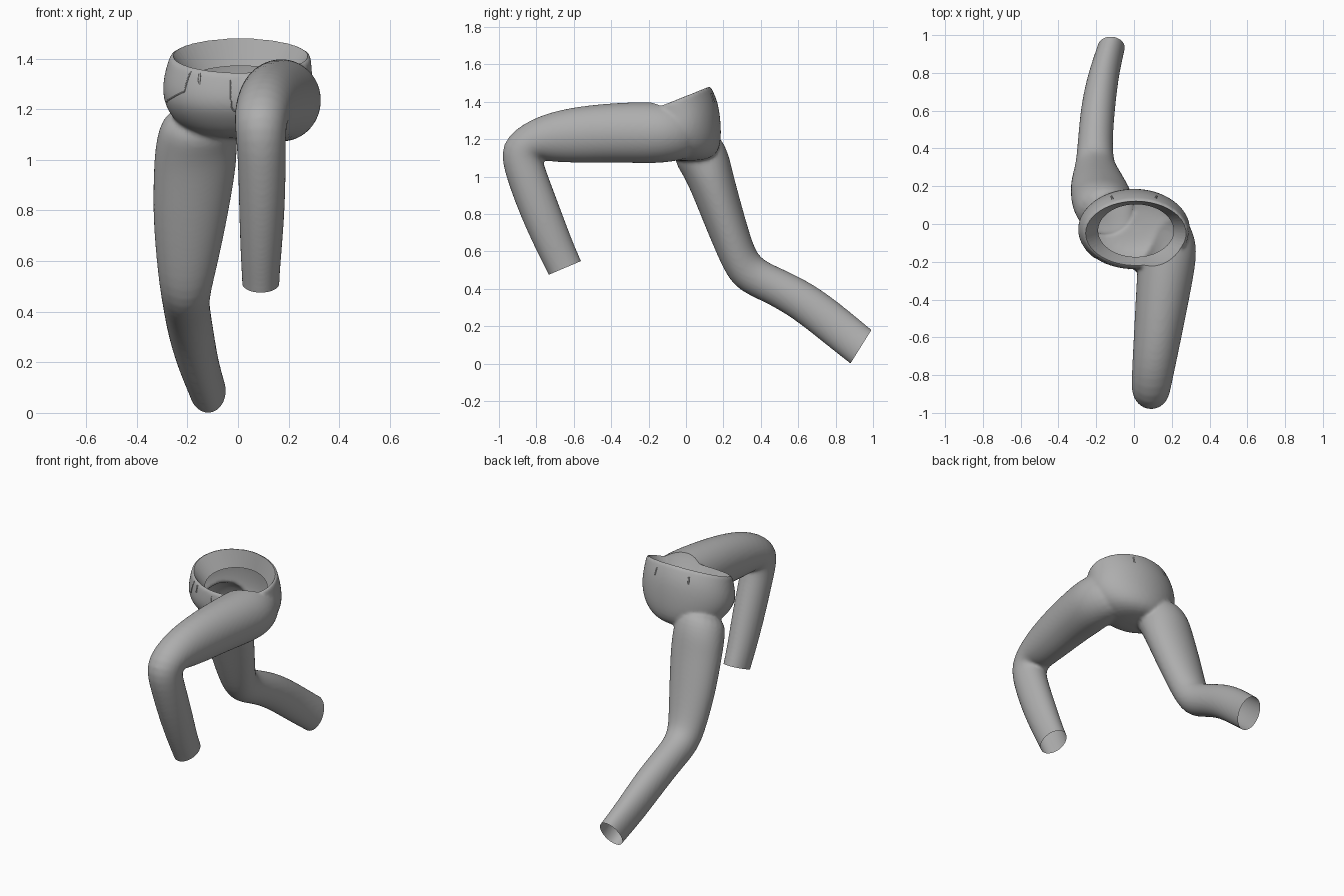
import bpy, bmesh
from math import sin, cos, pi, radians
from mathutils import Vector
from mathutils.bvhtree import BVHTree

old = bpy.data.objects.get("Cube")
if old:
    bpy.data.objects.remove(old)

cloth = bpy.data.materials.new("grey_cloth")
cloth.use_nodes = True
cloth.diffuse_color = (0.42, 0.42, 0.42, 1)
cloth.node_tree.nodes["Principled BSDF"].inputs["Base Color"].default_value = (0.42, 0.42, 0.42, 1)
X = Vector((1, 0, 0))


def loft(bm, rings, sides=20):
    """Closed tube through rings of (centre, half width, half depth, depth axis)."""
    loops = []
    for c, rx, rv, v in rings:
        angles = [2 * pi * i / sides for i in range(sides)]
        loops.append([bm.verts.new(c + X * rx * cos(a) + v * rv * sin(a)) for a in angles])
    for a, b in zip(loops, loops[1:]):
        for i in range(sides):
            j = (i + 1) % sides
            bm.faces.new((a[i], a[j], b[j], b[i]))
    bm.faces.new(loops[0][::-1])
    bm.faces.new(loops[-1])
    bmesh.ops.recalc_face_normals(bm, faces=bm.faces)


def leg_rings(path):
    """Rings square to a bent leg path."""
    pts = [Vector(p[:3]) for p in path]
    out = []
    for i, p in enumerate(path):
        t = (pts[min(i + 1, len(pts) - 1)] - pts[max(i - 1, 0)])
        t.x = 0
        out.append((pts[i], p[3], p[4], t.normalized().cross(X)))
    return out


def tilted(x, y, z, rx, ry, deg):
    a = radians(deg)
    return (Vector((x, y, z)), rx, ry, Vector((0, cos(a), sin(a))))


def make_object(name, bm):
    me = bpy.data.meshes.new(name)
    bm.to_mesh(me)
    bm.free()
    ob = bpy.data.objects.new(name, me)
    bpy.context.collection.objects.link(ob)
    me.materials.append(cloth)
    return ob


# Legs: x, y, z, half width, half depth
left_leg = [
    (0.13, 0.08, 1.24, 0.13, 0.13), (0.178, -0.08, 1.235, 0.155, 0.16),
    (0.175, -0.2, 1.235, 0.157, 0.168), (0.15, -0.4, 1.235, 0.143, 0.16),
    (0.125, -0.6, 1.222, 0.128, 0.152), (0.1, -0.79, 1.2, 0.113, 0.125),
    (0.087, -0.89, 1.14, 0.102, 0.13), (0.095, -0.855, 1.01, 0.096, 0.108),
    (0.095, -0.775, 0.8, 0.092, 0.108), (0.09, -0.69, 0.6, 0.08, 0.098),
    (0.09, -0.645, 0.51, 0.073, 0.095), (0.09, -0.59, 0.38, 0.073, 0.095)]
right_leg = [
    (-0.14, 0.03, 1.2, 0.15, 0.14), (-0.165, 0.1, 1.08, 0.16, 0.14),
    (-0.167, 0.128, 1.0, 0.167, 0.125), (-0.187, 0.195, 0.8, 0.153, 0.112),
    (-0.2, 0.265, 0.6, 0.124, 0.1), (-0.208, 0.325, 0.48, 0.1, 0.108),
    (-0.205, 0.455, 0.425, 0.092, 0.1), (-0.19, 0.63, 0.335, 0.092, 0.108),
    (-0.16, 0.8, 0.2, 0.082, 0.11), (-0.12, 0.935, 0.09, 0.072, 0.107),
    (-0.09, 1.05, 0.0, 0.07, 0.107)]
# Pelvis from crotch to waist
hips = [
    (0, 0, 1.08, 0.14, 0.12, 0), (0, 0, 1.14, 0.25, 0.19, 0),
    (0, -0.025, 1.24, 0.308, 0.22, 10), (0, -0.035, 1.34, 0.297, 0.22, 18),
    (0.01, -0.05, 1.41, 0.282, 0.197, 22), (0.01, -0.05, 1.417, 0.28, 0.195, 22)]
bm = bmesh.new()
loft(bm, leg_rings(left_leg))
loft(bm, leg_rings(right_leg))
loft(bm, [tilted(*h) for h in hips])
body = make_object("trousers", bm)

# Plug that hollows the waist and leaves a sloping lining
bm = bmesh.new()
up = Vector((0, -sin(radians(22)), cos(radians(22))))
floor_centre = Vector((0.01, -0.035, 1.315))
loft(bm, [tilted(*floor_centre, 0.2, 0.15, 22), tilted(0.01, -0.05, 1.417, 0.27, 0.185, 22),
          tilted(0.01, -0.09, 1.517, 0.27, 0.185, 22)], 64)
plug = make_object("waist_cutter", bm)
plug.hide_render = True

m = body.modifiers.new("round", "SUBSURF")
m.levels = 2
m = body.modifiers.new("fuse", "REMESH")
m.mode = "VOXEL"
m.voxel_size = 0.01
m = body.modifiers.new("relax", "SMOOTH")
m.factor = 0.5
m.iterations = 6
m = body.modifiers.new("waist", "BOOLEAN")
m.operation = "DIFFERENCE"
m.object = plug
m.solver = "EXACT"
deps = bpy.context.evaluated_depsgraph_get()
baked = bpy.data.meshes.new_from_object(body.evaluated_get(deps))
body.modifiers.clear()
body.data = baked
bpy.data.objects.remove(plug)

# Open the waist floor and the two cuffs
bm = bmesh.new()
bm.from_mesh(baked)
bm.normal_update()
floor = [f for f in bm.faces if abs(f.normal.dot(up)) > 0.98
         and abs((f.calc_center_median() - floor_centre).dot(up)) < 0.004]
bmesh.ops.delete(bm, geom=floor, context="FACES")
for co, no in (((0.09, -0.647, 0.512), (0, 0.39, -0.92)), ((-0.12, 0.935, 0.09), (0, 0.85, -0.53))):
    faces = [f for f in bm.faces if (f.calc_center_median() - Vector(co)).length < 0.25]
    edges = {e for f in faces for e in f.edges}
    verts = {v for f in faces for v in f.verts}
    bmesh.ops.bisect_plane(bm, geom=faces + list(edges) + list(verts),
                           plane_co=co, plane_no=no, clear_outer=True)
tree = BVHTree.FromBMesh(bm)
bm.to_mesh(baked)
bm.free()
baked.materials.clear()
baked.materials.append(cloth)
for ob in bpy.context.selected_objects:
    ob.select_set(False)
body.select_set(True)
bpy.context.view_layer.objects.active = body
bpy.ops.object.shade_smooth_by_angle(angle=radians(40))


def seam(name, points, radius=0.003):
    """Thin raised stitch line laid on the cloth."""
    cu = bpy.data.curves.new(name, "CURVE")
    cu.dimensions = "3D"
    cu.bevel_depth = radius
    cu.bevel_resolution = 1
    sp = cu.splines.new("POLY")
    path = []
    for a, b in zip(points, points[1:]):
        path += [Vector(a).lerp(Vector(b), i / 6) for i in range(6)]
    path.append(Vector(points[-1]))
    sp.points.add(len(path) - 1)
    for s, p in zip(sp.points, path):
        s.co = (*tree.find_nearest(p)[0], 1)
    cu.materials.append(cloth)
    bpy.context.collection.objects.link(bpy.data.objects.new(name, cu))


# Fly, pocket and belt loops
seam("fly_seam", [(-0.03, -0.26, 1.32), (-0.03, -0.27, 1.2), (0, -0.25, 1.13)])
seam("pocket_seam", [(-0.2, -0.2, 1.36), (-0.23, -0.2, 1.27), (-0.31, -0.08, 1.22)])
for i, (x, y, z) in enumerate([(-0.16, -0.22, 1.33), (-0.12, 0.15, 1.43), (0.12, 0.15, 1.43)]):
    seam(f"belt_loop_{i + 1}", [(x, y, z + 0.02), (x, y, z - 0.03)], 0.005)
